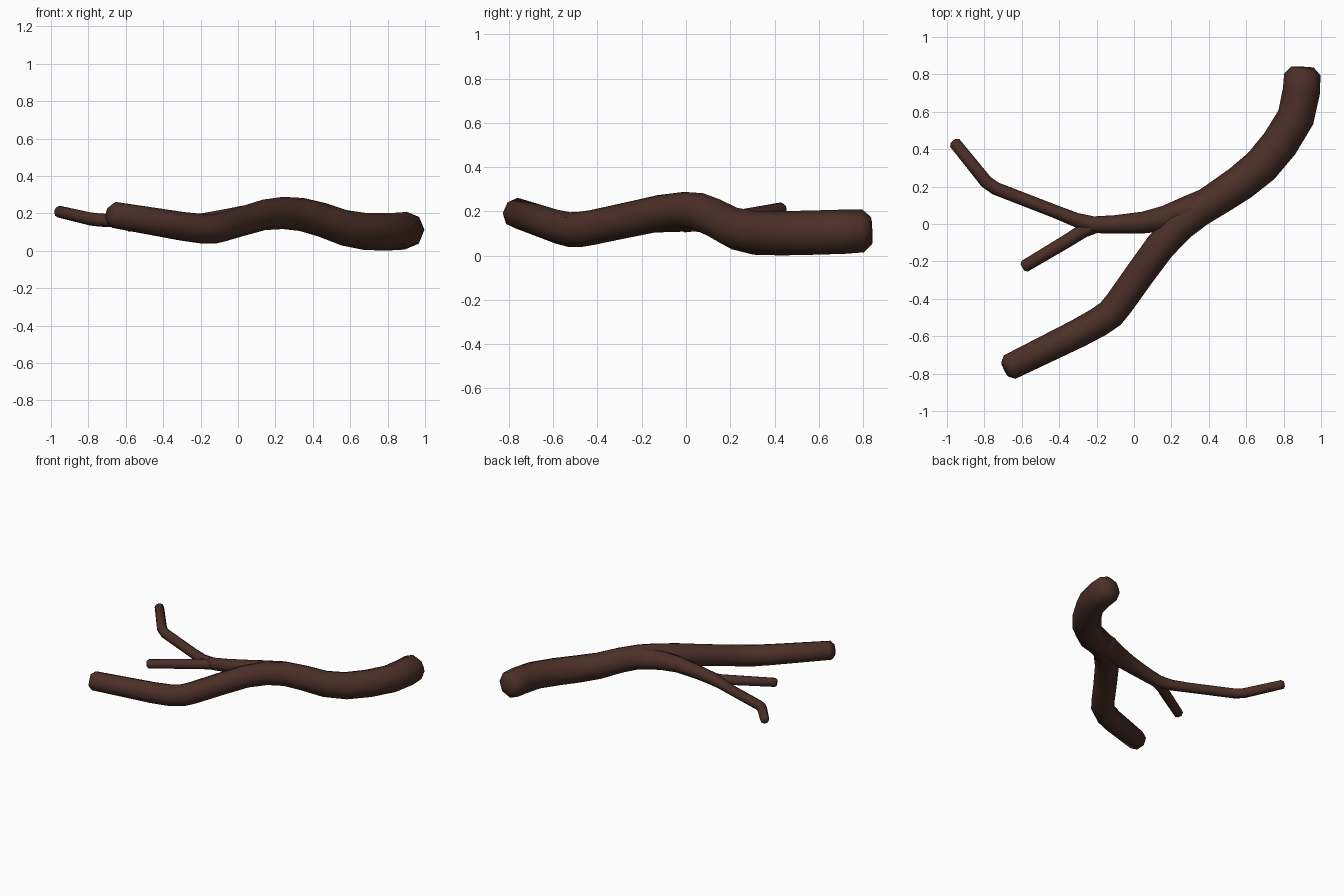
import bpy, bmesh, math
from mathutils import Vector

if "Cube" in bpy.data.objects:
    bpy.data.objects.remove(bpy.data.objects["Cube"])

bark = bpy.data.materials.new("dark_brown_bark")
bark.diffuse_color = (0.070, 0.029, 0.020, 1)
bark.use_nodes = True
bark.node_tree.nodes["Principled BSDF"].inputs["Base Color"].default_value = bark.diffuse_color
SIDES = 8


def limb(name, path):
    """Eight-sided tapering tube through (x, y, z, radius) points with blunt domed ends."""
    pts = [Vector(p[:3]) for p in path]
    rad = [p[3] for p in path]
    d0 = (pts[0] - pts[1]).normalized()
    d1 = (pts[-1] - pts[-2]).normalized()
    # small bevel ring at each end
    pts = [pts[0] + d0 * rad[0] * 0.4] + pts + [pts[-1] + d1 * rad[-1] * 0.4]
    rad = [rad[0] * 0.62] + rad + [rad[-1] * 0.62]
    bm = bmesh.new()
    rings = []
    for i, p in enumerate(pts):
        a = (p - pts[i - 1]).normalized() if i else -d0
        b = (pts[i + 1] - p).normalized() if i < len(pts) - 1 else d1
        t = (a + b).normalized()
        side = t.cross(Vector((0, 0, 1))).normalized()
        up = side.cross(t)
        ring = []
        for k in range(SIDES):
            ang = 2 * math.pi * k / SIDES
            ring.append(bm.verts.new(p + (side * math.cos(ang) + up * math.sin(ang)) * rad[i]))
        rings.append(ring)
    for r, s in zip(rings, rings[1:]):
        for k in range(SIDES):
            n = (k + 1) % SIDES
            bm.faces.new((r[k], r[n], s[n], s[k]))
    bm.faces.new(rings[0])
    bm.faces.new(rings[-1])
    bmesh.ops.recalc_face_normals(bm, faces=bm.faces)
    me = bpy.data.meshes.new(name)
    bm.to_mesh(me)
    bm.free()
    me.materials.append(bark)
    ob = bpy.data.objects.new(name, me)
    bpy.context.collection.objects.link(ob)
    return ob


# thick trunk running into the large lower fork
trunk = limb("main_branch", [
    (0.90, 0.80, 0.112, 0.097), (0.895, 0.71, 0.108, 0.100), (0.865, 0.57, 0.104, 0.100),
    (0.78, 0.43, 0.101, 0.100), (0.68, 0.31, 0.103, 0.099), (0.57, 0.22, 0.122, 0.096),
    (0.45, 0.14, 0.165, 0.092), (0.34, 0.07, 0.194, 0.089), (0.24, -0.01, 0.202, 0.086),
    (0.14, -0.12, 0.192, 0.082), (0.03, -0.27, 0.160, 0.080), (-0.08, -0.425, 0.127, 0.079),
    (-0.125, -0.48, 0.118, 0.080), (-0.19, -0.525, 0.117, 0.079), (-0.30, -0.585, 0.131, 0.077),
    (-0.665, -0.765, 0.192, 0.070)])

# slim side branch, bending into the long twig
side_branch = limb("side_branch", [
    (0.42, 0.125, 0.172, 0.080), (0.30, 0.075, 0.194, 0.080), (0.17, 0.030, 0.195, 0.069),
    (0.05, 0.008, 0.187, 0.058), (-0.10, -0.002, 0.167, 0.049), (-0.22, -0.004, 0.150, 0.045),
    (-0.31, 0.022, 0.146, 0.038), (-0.42, 0.066, 0.148, 0.035),
    (-0.74, 0.190, 0.164, 0.035), (-0.79, 0.225, 0.170, 0.035), (-0.958, 0.433, 0.209, 0.032)])

# short twig
twig = limb("short_twig", [
    (-0.19, -0.003, 0.152, 0.040), (-0.27, -0.035, 0.145, 0.038),
    (-0.36, -0.092, 0.142, 0.036), (-0.585, -0.226, 0.135, 0.033)])

# soft shading along each limb, crisp blunt ends
for ob in (trunk, side_branch, twig):
    bpy.ops.object.select_all(action='DESELECT')
    ob.select_set(True)
    bpy.context.view_layer.objects.active = ob
    bpy.ops.object.shade_smooth_by_angle(angle=math.radians(50))
